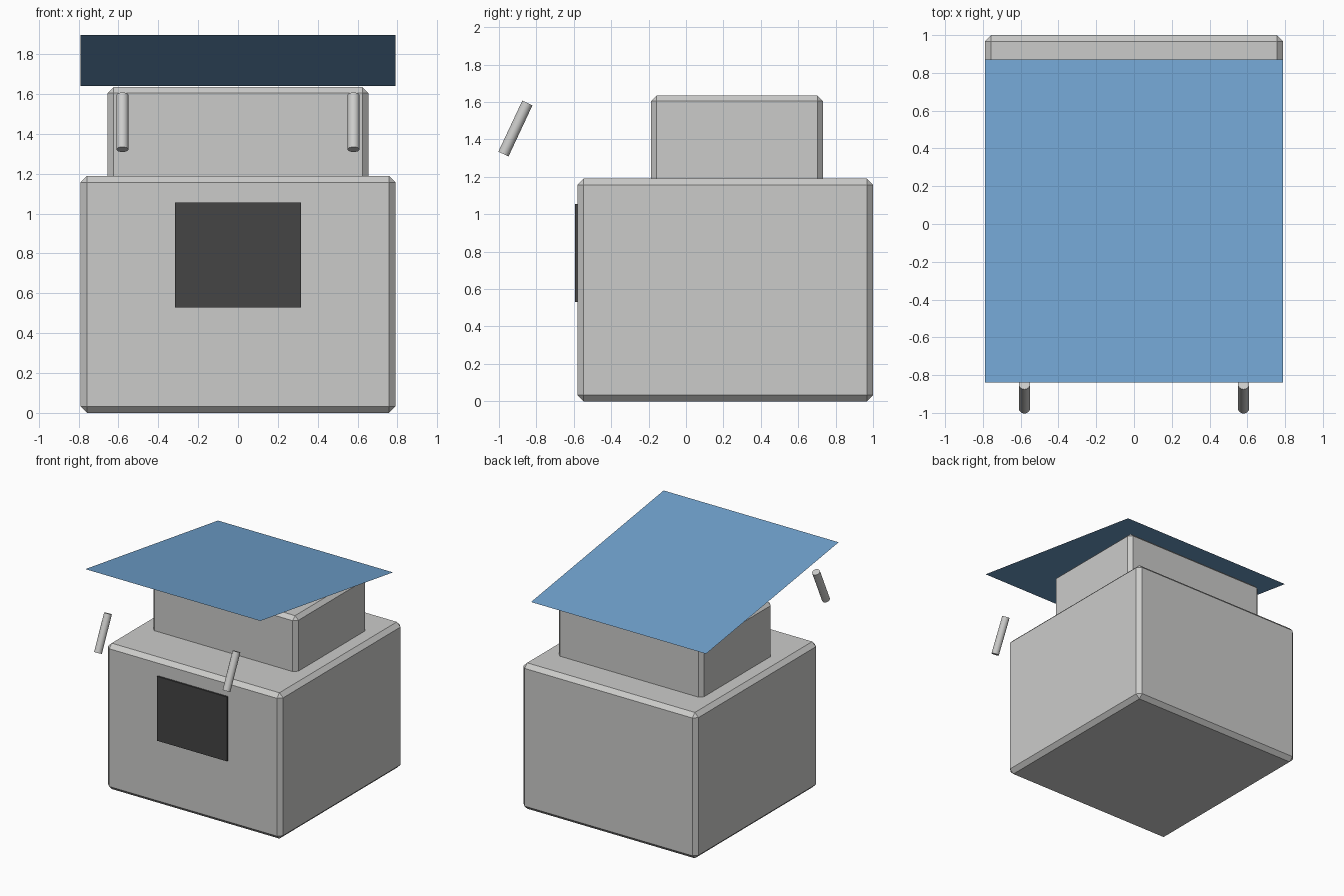
import bpy
import math
from mathutils import Vector

cube = bpy.data.objects.get("Cube")
if cube:
    bpy.data.objects.remove(cube, do_unlink=True)


def material(name, rgb):
    m = bpy.data.materials.new(name)
    m.use_nodes = True
    m.diffuse_color = (*rgb, 1)
    m.node_tree.nodes["Principled BSDF"].inputs["Base Color"].default_value = (*rgb, 1)
    return m


grey = material("light_grey", (0.60, 0.60, 0.59))
dark = material("charcoal", (0.058, 0.058, 0.058))
blue = material("canopy_blue", (0.165, 0.366, 0.624))


def box(name, low, high, mat, bevel=0):
    """Box between two corners, with an optional flat chamfer."""
    low, high = Vector(low), Vector(high)
    bpy.ops.mesh.primitive_cube_add(size=1, location=(low + high) / 2)
    ob = bpy.context.object
    ob.name = name
    ob.scale = high - low
    bpy.ops.object.transform_apply(location=False, rotation=False, scale=True)
    ob.data.materials.append(mat)
    if bevel:
        mod = ob.modifiers.new("Chamfer", "BEVEL")
        mod.width = bevel
        mod.segments = 1
    return ob


def rod(name, start, end, radius, mat):
    """Cylinder running from start to end."""
    start, end = Vector(start), Vector(end)
    axis = end - start
    bpy.ops.mesh.primitive_cylinder_add(vertices=16, radius=radius, depth=axis.length,
                                        location=(start + end) / 2)
    ob = bpy.context.object
    ob.name = name
    ob.rotation_euler = axis.to_track_quat("Z", "Y").to_euler()
    ob.data.materials.append(mat)
    bpy.ops.object.shade_smooth_by_angle(angle=math.radians(40))
    return ob


# Chamfered body and the smaller block on top, sunk slightly into it
box("body", (-0.79, -0.58, 0), (0.79, 1, 1.19), grey, 0.033)
box("upper_block", (-0.655, -0.187, 1.15), (0.655, 0.733, 1.635), grey, 0.03)

# Dark panel on the front
box("front_panel", (-0.315, -0.594, 0.53), (0.315, -0.575, 1.055), dark)

# Floating tilted handles
for side, x in (("left", 0.58), ("right", -0.58)):
    rod(side + "_handle", (x, -0.976, 1.322), (x, -0.848, 1.595), 0.03, grey)

# Thin canopy sheet, raised at the front
front, back = Vector((0, -0.84, 1.897)), Vector((0, 0.87, 1.64))
run = back - front
bpy.ops.mesh.primitive_plane_add(size=1, location=(front + back) / 2)
canopy = bpy.context.object
canopy.name = "canopy"
canopy.scale = (1.58, run.length, 1)
canopy.rotation_euler.x = math.atan2(run.z, run.y)
canopy.data.materials.append(blue)
